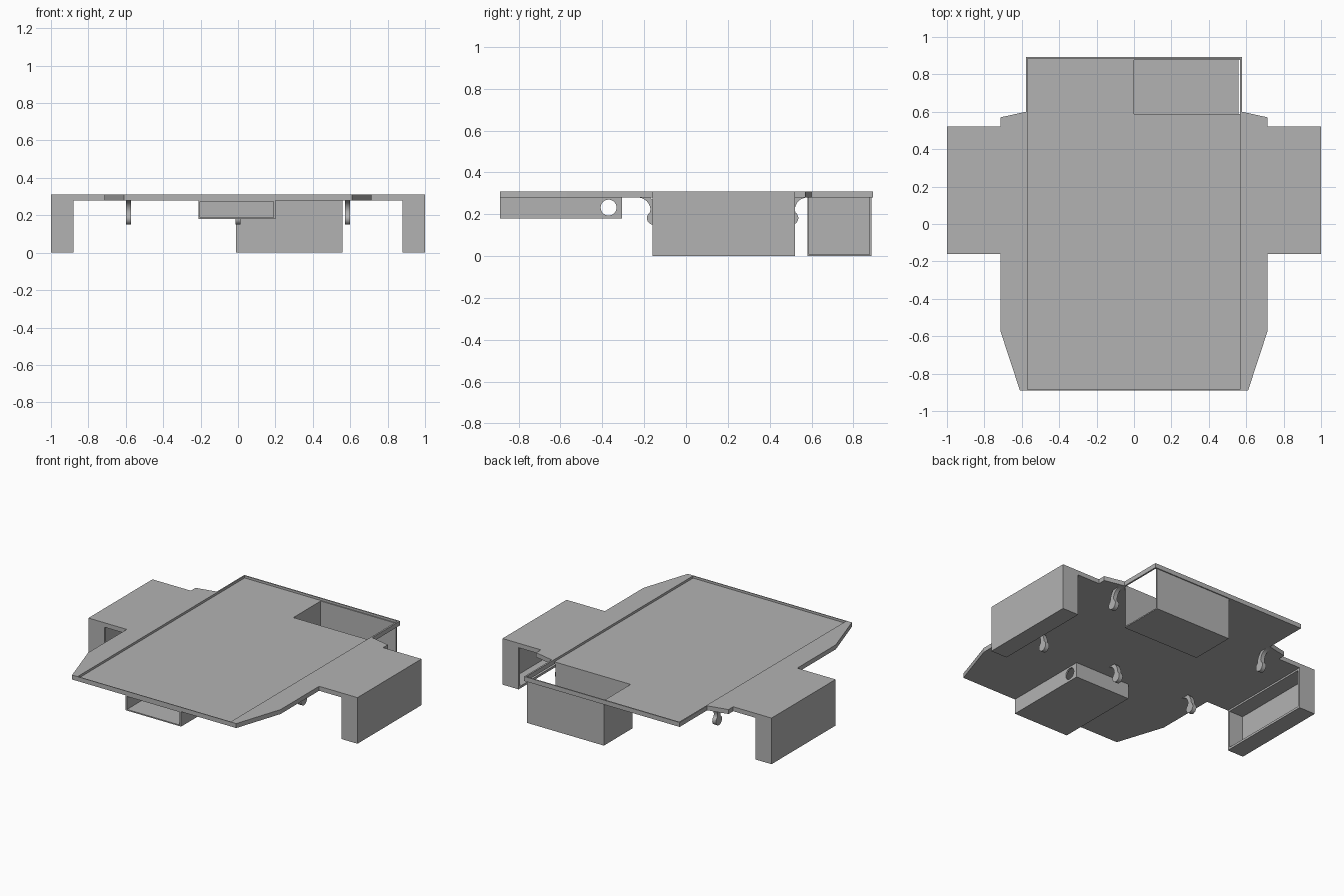
import bpy, bmesh, math

if "Cube" in bpy.data.objects:
    bpy.data.objects.remove(bpy.data.objects["Cube"], do_unlink=True)

grey = bpy.data.materials.new("plain grey")
grey.use_nodes = True
grey.diffuse_color = (0.45, 0.45, 0.45, 1)
grey.node_tree.nodes["Principled BSDF"].inputs["Base Color"].default_value = grey.diffuse_color

TOP, UNDER, FLOOR = 0.31, 0.28, 0.295


def prism(name, outline, axis, low, high):
    """Extrude a 2D outline along x (outline is y, z) or along z (outline is x, y)."""
    bm = bmesh.new()
    place = (lambda a, b: (low, a, b)) if axis == "x" else (lambda a, b: (a, b, low))
    face = bm.faces.new([bm.verts.new(place(a, b)) for a, b in outline])
    moved = bmesh.ops.extrude_face_region(bm, geom=[face])["geom"]
    step = (high - low, 0, 0) if axis == "x" else (0, 0, high - low)
    bmesh.ops.translate(bm, vec=step, verts=[v for v in moved if isinstance(v, bmesh.types.BMVert)])
    bmesh.ops.recalc_face_normals(bm, faces=bm.faces)
    mesh = bpy.data.meshes.new(name)
    bm.to_mesh(mesh)
    bm.free()
    mesh.materials.append(grey)
    obj = bpy.data.objects.new(name, mesh)
    bpy.context.collection.objects.link(obj)
    return obj


def box(name, x, y, z):
    x, y = sorted(x), sorted(y)
    corners = [(x[0], y[0]), (x[1], y[0]), (x[1], y[1]), (x[0], y[1])]
    return prism(name, corners, "z", *z)


def arc(cy, cz, r, start, end, n):
    angles = [math.radians(start + (end - start) * i / n) for i in range(n + 1)]
    return [(cy + r * math.cos(a), cz + r * math.sin(a)) for a in angles]


def cut(obj, cutter):
    cutter.hide_render = True
    mod = obj.modifiers.new("cut", "BOOLEAN")
    mod.operation = "DIFFERENCE"
    mod.solver = "EXACT"
    mod.object = cutter
    bpy.context.view_layer.objects.active = obj
    bpy.ops.object.modifier_apply(modifier=mod.name)
    bpy.data.objects.remove(cutter, do_unlink=True)


# Tray plate with side wings, shallow recess and pocket opening
half = [(0.61, -0.89), (0.715, -0.57), (0.715, -0.16), (1, -0.16),
        (1, 0.52), (0.715, 0.52), (0.715, 0.57), (0.578, 0.6), (0.578, 0.893)]
plate = prism("tray_plate", half + [(-x, y) for x, y in reversed(half)], "z", UNDER, TOP)
cut(plate, box("recess_cutter", (-0.57, 0.567), (-0.885, 0.885), (FLOOR, 0.4)))
cut(plate, box("opening_cutter", (0, 0.567), (0.588, 0.878), (0.2, 0.4)))

# Rear pocket, open at the top and on its left side
pocket = box("rear_pocket", (-0.01, 0.56), (0.58, 0.886), (0, UNDER))
cut(pocket, box("pocket_cutter", (0, 0.7), (0.588, 0.878), (0.008, 0.4)))

# Hollow side legs, open towards the middle
for side, word in ((1, "left"), (-1, "right")):
    leg = box(word + "_leg", (side * 0.88, side), (-0.16, 0.52), (0, UNDER))
    cut(leg, box("leg_cutter", (side * 0.8, side * 0.985), (-0.145, 0.505), (0.015, 0.268)))

# Front drawer housing, open at the front, with round holes through its sides
housing = box("front_housing", (-0.212, 0.2), (-0.89, -0.305), (0.18, UNDER))
cut(housing, box("housing_cutter", (-0.202, 0.19), (-1, -0.315), (0.188, 0.275)))
cut(housing, prism("hole_cutter", arc(-0.37, 0.232, 0.038, 0, 348.75, 31), "x", -0.4, 0.4))

# Cable hooks: a flared stem ending in a round bead
hooks = [(x, -0.155, 1) for x in (-0.585, 0, 0.585)] + [(x, 0.505, -1) for x in (-0.585, 0.585)]
for i, (x, y, facing) in enumerate(hooks):
    flare = arc(-0.075, 0.22, 0.06, 90, 0, 8)
    bead = arc(0, 0.182, 0.032, 125, 415, 20)
    shape = flare + bead + [(0.012, 0.24), (0, 0.265), (-0.015, UNDER)]
    prism(f"cable_hook_{i + 1}", [(y + facing * a, b) for a, b in shape], "x", x - 0.014, x + 0.014)

# Smooth the round surfaces, keep the edges crisp
bpy.ops.object.select_all(action="DESELECT")
for obj in bpy.context.collection.objects:
    if obj.type == "MESH" and obj.name.startswith(("cable_hook", "front_housing")):
        obj.select_set(True)
        bpy.context.view_layer.objects.active = obj
bpy.ops.object.shade_smooth_by_angle(angle=math.radians(30))
